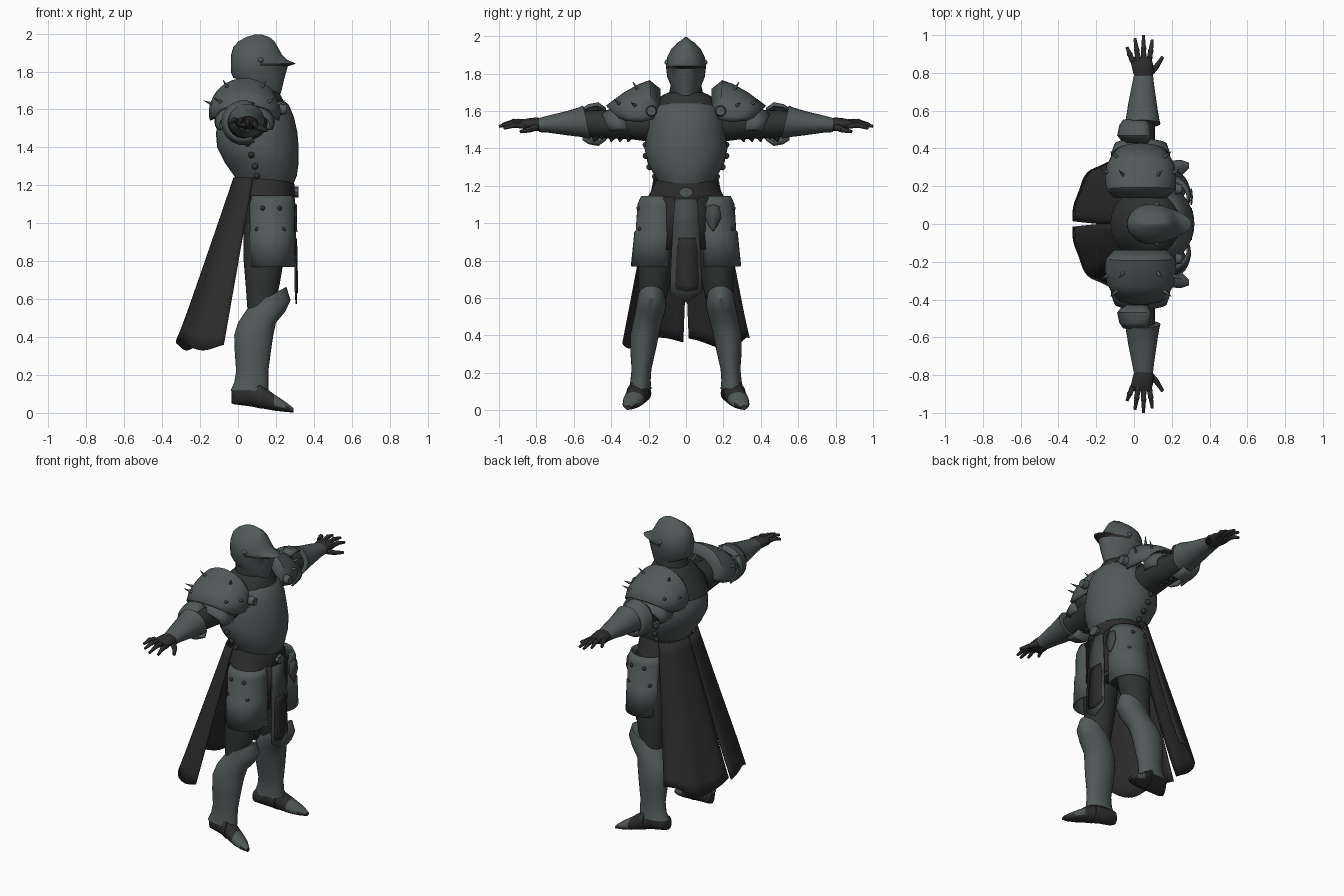
import bpy, bmesh, math
from math import sin, cos, radians
from mathutils import Vector

if "Cube" in bpy.data.objects:
    bpy.data.objects.remove(bpy.data.objects["Cube"])


def material(name, rgb):
    m = bpy.data.materials.new(name)
    m.use_nodes = True
    m.diffuse_color = (*rgb, 1)
    bsdf = m.node_tree.nodes["Principled BSDF"]
    bsdf.inputs["Base Color"].default_value = (*rgb, 1)
    bsdf.inputs["Roughness"].default_value = 0.7
    return m


STEEL = material("dull steel", (0.085, 0.1, 0.1))
TRIM = material("worn grey cloth", (0.06, 0.067, 0.067))
MAIL = material("dark mail", (0.03, 0.033, 0.033))
LEATHER = material("black leather", (0.026, 0.026, 0.026))
CLOTH = material("black cloth", (0.025, 0.025, 0.025))


def finish(name, bm, mats, thick=0, rule=None):
    bmesh.ops.recalc_face_normals(bm, faces=bm.faces)
    if rule:
        for f in bm.faces:
            f.material_index = int(rule(f.calc_center_median()))
    me = bpy.data.meshes.new(name)
    bm.to_mesh(me)
    bm.free()
    ob = bpy.data.objects.new(name, me)
    bpy.context.scene.collection.objects.link(ob)
    for m in mats:
        me.materials.append(m)
    if thick:
        mod = ob.modifiers.new("thickness", "SOLIDIFY")
        mod.thickness = thick
        mod.offset = 0
    bpy.ops.object.select_all(action="DESELECT")
    ob.select_set(True)
    bpy.context.view_layer.objects.active = ob
    bpy.ops.object.shade_smooth_by_angle(angle=radians(40))


def skin(name, rows, mats, side=1, closed=False, thick=0, rule=None):
    """Surface through rows of points, mirrored across y when side is -1."""
    bm = bmesh.new()
    grid = [[bm.verts.new((x, y * side, z)) for x, y, z in row] for row in rows]
    n = len(grid[0])
    for a, b in zip(grid, grid[1:]):
        for i in range(n if closed else n - 1):
            j = (i + 1) % n
            bm.faces.new((a[i], a[j], b[j], b[i]))
    if closed:
        bm.faces.new(grid[0])
        bm.faces.new(grid[-1])
    finish(name, bm, mats, thick, rule)


def loft(name, axis, rings, mats, side=1, n=24, rule=None):
    """Rings are (x, y, z, radius, radius, slant, beak)."""
    rows = []
    for x, y, z, a, b, *more in rings:
        slant, beak = (more + [0, 0])[:2]
        row = []
        for i in range(n):
            c, s = cos(math.tau * i / n), sin(math.tau * i / n)
            if axis == "x":
                row.append((x, y + a * c, z + b * s))
            elif axis == "y":
                row.append((x + a * c, y + slant * s, z + b * s))
            else:
                row.append((x + a * c + beak * max(0, c) ** 3, y + b * s, z + slant * c))
        rows.append(row)
    skin(name, rows, mats, side, True, 0, rule)


def cone(name, p, q, r1, r2, mat, side=1, n=10):
    p, q = (Vector((v[0], v[1] * side, v[2])) for v in (p, q))
    bm = bmesh.new()
    bmesh.ops.create_cone(bm, cap_ends=True, segments=n, radius1=r1, radius2=r2, depth=(q - p).length)
    turn = (q - p).to_track_quat("Z", "Y").to_matrix().to_4x4()
    turn.translation = (p + q) / 2
    bm.transform(turn)
    finish(name, bm, [mat])


def stud(name, p, r, mat, side=1):
    bm = bmesh.new()
    bmesh.ops.create_uvsphere(bm, u_segments=10, v_segments=6, radius=r)
    bmesh.ops.translate(bm, verts=bm.verts, vec=(p[0], p[1] * side, p[2]))
    finish(name, bm, [mat])


# Helmet with beaked visor, dark eye slit and neck cowl
loft("helmet", "z", [
    (.09, 0, 1.725, .115, .075, -.042, .02), (.09, 0, 1.78, .126, .1, -.012, .03),
    (.09, 0, 1.828, .128, .106, 0, .045), (.09, 0, 1.842, .128, .107, 0, .087),
    (.09, 0, 1.862, .128, .106, 0, .04), (.09, 0, 1.888, .126, .101, 0, .016),
    (.092, 0, 1.93, .117, .08), (.098, 0, 1.96, .094, .052), (.104, 0, 1.982, .06, .022),
    (.108, 0, 1.996, .015, .004)],
    [STEEL, LEATHER], n=32, rule=lambda c: 1.83 < c.z < 1.841 and c.x > .12)
loft("cowl", "z", [(.08, 0, 1.53, .205, .2), (.085, 0, 1.61, .175, .18), (.095, 0, 1.665, .135, .15),
                   (.1, 0, 1.685, .12, .125), (.1, 0, 1.7, .1, .09), (.1, 0, 1.77, .09, .075)], [MAIL])

# Breastplate and backplate
loft("cuirass", "z", [
    (.145, 0, 1.2, .145, .14), (.145, 0, 1.25, .165, .165), (.125, 0, 1.32, .195, .205),
    (.105, 0, 1.4, .215, .222), (.098, 0, 1.48, .215, .21), (.108, 0, 1.56, .187, .2),
    (.125, 0, 1.62, .145, .165), (.135, 0, 1.64, .115, .13)], [STEEL], n=32)

# Belt, buckle, hips and front cloths
loft("belt", "z", [(.145, 0, 1.235, .15, .155, -.02), (.145, 0, 1.19, .158, .178, -.02),
                   (.145, 0, 1.13, .152, .21, -.01)], [LEATHER])
loft("hips", "z", [(.14, 0, 1.15, .14, .19), (.14, 0, 1.0, .12, .2), (.14, 0, .88, .09, .17)], [MAIL])
loft("buckle", "x", [(.28, 0, 1.165, .038, .028), (.318, 0, 1.165, .038, .028)], [STEEL], n=8)
skin("loin_cloth", [[(.285, y, z) for y in (-.12, 0, .12)] for z in (1.14, .86)], [CLOTH], thick=.008)


def hanging(name, x, outline, mat, y0=0):
    rows = [[(x0, y0 - w, z), (x0 + .004, y0, z - drop), (x0, y0 + w, z)]
            for w, z, drop, x0 in ((w, z, d, x + .02 * (1.1 - z)) for w, z, d in outline)]
    skin(name, rows, [mat], thick=.008)


hanging("tabard", .294, [(.058, 1.13, 0), (.07, 1.0, 0), (.084, .7, 0), (.082, .63, .055)], TRIM)
hanging("tabard_patch", .3, [(.045, .92, 0), (.056, .87, 0), (.064, .67, 0), (.056, .645, .012)], CLOTH, .006)
hanging("pouch", .302, [(.035, 1.09, -.01), (.044, 1.03, 0), (.022, .985, .015), (.004, .965, .01)], TRIM, .145)

# Long cape behind the waist, split at the hem
for side, label in ((1, "left"), (-1, "right")):
    rows = []
    for k in range(15):
        t = k / 14
        start = 4 * max(0, t - .55)
        row = []
        for i in range(17):
            a = radians(start + (90 - start) * i / 16)
            fold = 1 + .02 * t * sin(9 * a)
            hem = t ** 8 * .03 * sin(4 * a + (1 + side))
            row.append((.08 - .155 * t - (.1 + .145 * t) * abs(cos(a)) ** .8 * fold,
                        (.17 + .16 * t) * sin(a) ** .9 * fold, 1.24 - .88 * t + hem))
        rows.append(row)
    skin(label + "_cape", rows, [CLOTH], side, thick=.008)


def pauldron_point(y, rx, top, base, a, tilt):
    return (.035 + rx * cos(a), y - tilt * (1 - sin(a)), base + (top - base) * sin(a))


def shell(name, profile, lo, hi, side):
    rows = [[pauldron_point(*p[:4], radians(lo + (hi - lo) * i / 20), p[4]) for i in range(21)]
            for p in profile]
    skin(name, rows, [STEEL], side, thick=.01)


for side, label in ((1, "left_"), (-1, "right_")):
    # Layered, spiked shoulder armour
    shell(label + "pauldron", [
        (.14, .135, 1.715, 1.61, 0), (.195, .178, 1.76, 1.6, .01), (.25, .185, 1.74, 1.585, .01),
        (.33, .175, 1.695, 1.58, .02), (.425, .145, 1.625, 1.57, .06)], -16, 196, side)
    shell(label + "shoulder_lame", [(.34, .155, 1.65, 1.54, .02), (.4, .15, 1.61, 1.53, .02),
                                    (.45, .135, 1.585, 1.52, .03)], -25, 205, side)
    for a, y, rx, top in ((20, .28, .18, 1.72), (60, .26, .18, 1.735), (120, .26, .18, 1.735),
                          (160, .28, .18, 1.72), (40, .36, .162, 1.67), (140, .36, .162, 1.67)):
        p = Vector(pauldron_point(y, rx, top, 1.58, radians(a), .015))
        out = (p - Vector((.035, y - .1, 1.56))).normalized()
        cone(label + "spike", p - out * .01, p + out * .055, .012, .001, STEEL, side)
    cone(label + "shoulder_disc", (.22, .185, 1.6), (.255, .185, 1.6), .03, .025, STEEL, side, 14)

    # Sleeve with ragged hem, elbow guard and forearm plate
    loft(label + "mail_sleeve", "y", [(.05, .15, 1.53, .11, .1), (.045, .3, 1.53, .1, .08),
                                      (.03, .46, 1.53, .08, .075), (.04, .57, 1.535, .07, .065)], [MAIL], side)
    for i in range(5):
        y = .3 + .045 * i
        cone(label + "mail_fringe", (.04, y, 1.485), (.04, y + .01, 1.435), .04, .003, MAIL, side, 6)
    rows = [[(.03 + r * cos(radians(a)), y, 1.53 + r * sin(radians(a))) for a in range(60, 301, 20)]
            for y, r in ((.43, .085), (.47, .115), (.52, .105), (.55, .085))]
    skin(label + "elbow_guard", rows, [STEEL], side, thick=.008)
    loft(label + "vambrace", "y", [(.045, .53, 1.54, .095, .09, .02), (.045, .56, 1.54, .088, .08, .01),
                                   (.045, .64, 1.535, .075, .064), (.048, .74, 1.53, .058, .045),
                                   (.05, .785, 1.525, .051, .038)], [STEEL], side)

    # Gauntlet
    loft(label + "gauntlet", "y", [(.05, .76, 1.525, .042, .034), (.05, .8, 1.53, .054, .036),
                                   (.042, .85, 1.53, .058, .03), (.038, .885, 1.53, .05, .018)],
         [LEATHER], side, 16)
    for base, tip, reach, z in ((-.006, -.037, .935, 1.54), (.024, .005, .982, 1.54),
                                (.052, .05, 1.0, 1.53), (.08, .097, .975, 1.52)):
        mid = ((base + tip) / 2, (.86 + reach) / 2, z + .004)
        cone(label + "finger", (base, .86, z), mid, .016, .013, LEATHER, side)
        stud(label + "knuckle", mid, .015, LEATHER, side)
        cone(label + "fingertip", mid, (tip, reach, z - .012), .013, .008, LEATHER, side)
    cone(label + "thumb", (.075, .79, 1.52), (.12, .835, 1.5), .021, .015, LEATHER, side)
    cone(label + "thumb_tip", (.12, .835, 1.5), (.152, .885, 1.49), .015, .009, LEATHER, side)

    # Hanging thigh plates with rivets
    rows = [[(.175 + rx * cos(radians(a)), yc + ry * sin(radians(a)), z) for a in range(-32, 159, 10)]
            for z, rx, yc, ry in ((1.145, .108, .14, .095), (1.1, .12, .15, .105), (.96, .118, .15, .114),
                                  (.95, .122, .153, .119), (.77, .118, .163, .127))]
    skin(label + "tasset", rows, [STEEL], side, thick=.01)
    for x, z in ((.13, 1.08), (.1, .97), (.22, 1.08), (.24, .97)):
        stud(label + "tasset_rivet", (x, .15 + .11 * math.sqrt(1 - ((x - .175) / .122) ** 2), z), .013, MAIL, side)
    for x, z, y in ((.05, 1.42, .215), (.07, 1.36, .215), (.09, 1.3, .195), (.1, 1.25, .165)):
        stud(label + "side_rivet", (x, y, z), .017, MAIL, side)
    stud(label + "visor_pivot", (.12, .1, 1.86), .015, STEEL, side)

    # Leg, greave with flared knee, and pointed shoe
    loft(label + "thigh", "z", [(.14, .13, 1.0, .11, .1), (.135, .16, .8, .105, .095),
                                (.13, .17, .68, .09, .085), (.12, .185, .54, .07, .065)], [MAIL], side)
    loft(label + "greave", "z", [
        (.165, .185, .615, .09, .07, .05), (.165, .185, .575, .112, .078, .02),
        (.145, .19, .535, .105, .08), (.1, .205, .475, .1, .078), (.083, .22, .41, .103, .077),
        (.078, .23, .32, .095, .068), (.075, .238, .22, .085, .053),
        (.07, .243, .16, .09, .054), (.06, .245, .115, .1, .06)], [STEEL], side)
    loft(label + "shoe", "x", [
        (-.035, .225, .085, .025, .035), (-.02, .23, .09, .045, .045), (.06, .243, .1, .052, .065),
        (.13, .262, .083, .055, .06), (.19, .28, .055, .056, .043), (.25, .297, .032, .042, .027),
        (.292, .31, .014, .015, .012)], [LEATHER, STEEL], side, 16, rule=lambda c: c.x > .2 and c.z > .03)
    loft(label + "shoe_strap", "x", [(.1, .254, .095, .058, .068), (.125, .26, .088, .06, .066)],
         [MAIL], side, 16)
